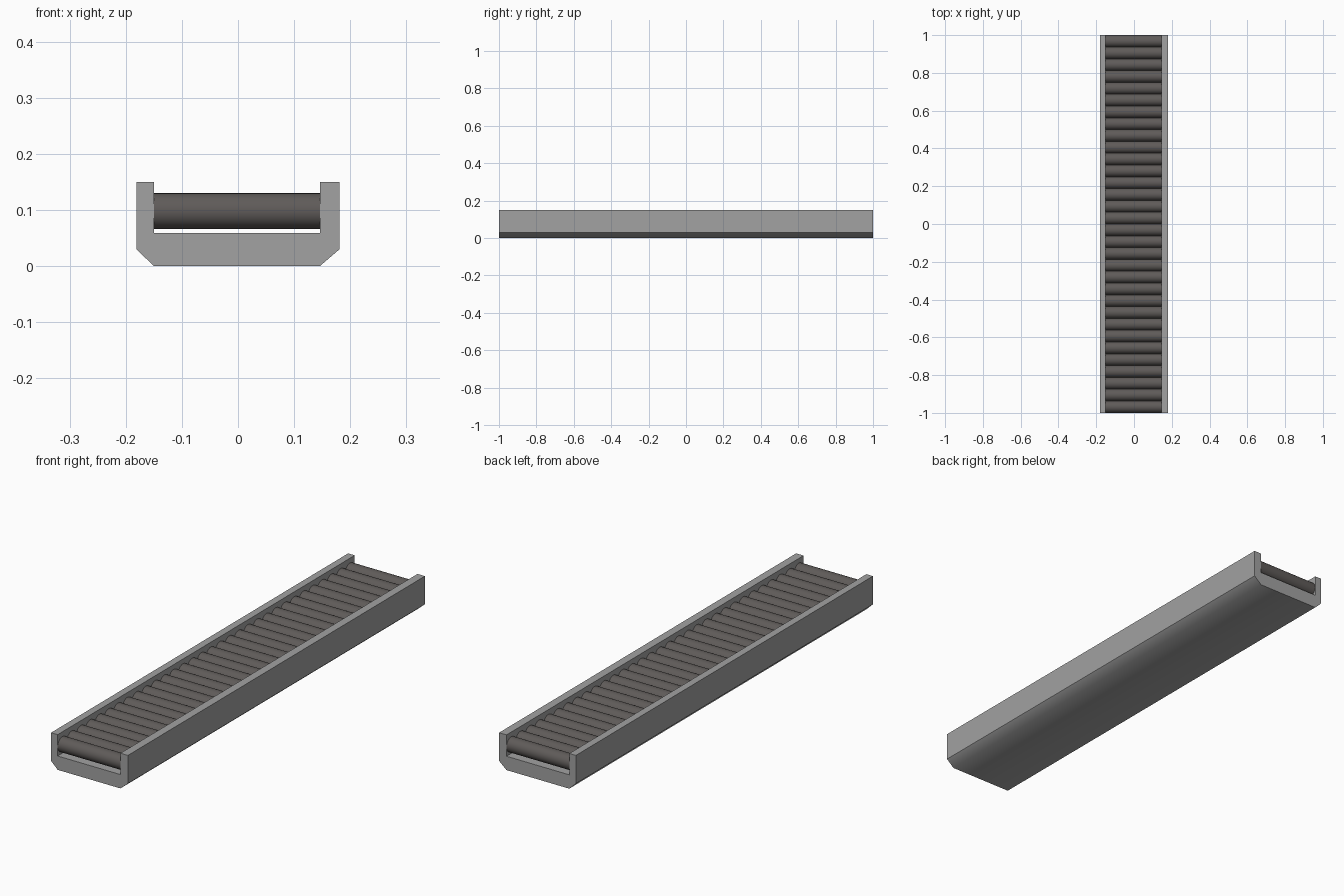
import bpy, bmesh, math
from mathutils import Matrix

if "Cube" in bpy.data.objects:
    bpy.data.objects.remove(bpy.data.objects["Cube"])


def material(name, rgb):
    m = bpy.data.materials.new(name)
    m.diffuse_color = (*rgb, 1)
    m.use_nodes = True
    m.node_tree.nodes["Principled BSDF"].inputs["Base Color"].default_value = m.diffuse_color
    return m


def add_object(name, bm, mat, angle):
    bmesh.ops.recalc_face_normals(bm, faces=bm.faces[:])
    me = bpy.data.meshes.new(name)
    bm.to_mesh(me)
    bm.free()
    me.materials.append(mat)
    ob = bpy.data.objects.new(name, me)
    bpy.context.collection.objects.link(ob)
    bpy.ops.object.select_all(action='DESELECT')
    ob.select_set(True)
    bpy.context.view_layer.objects.active = ob
    bpy.ops.object.shade_smooth_by_angle(angle=math.radians(angle))
    return ob


frame_grey = material("frame grey", (0.36, 0.36, 0.36))
roller_grey = material("roller dark grey", (0.115, 0.105, 0.10))

# Channel frame: U profile with chamfered lower corners, extruded along y
profile = [(-0.15, 0), (0.146, 0), (0.181, 0.03), (0.181, 0.15), (0.146, 0.15),
           (0.146, 0.059), (-0.15, 0.059), (-0.15, 0.15), (-0.181, 0.15), (-0.181, 0.03)]
bm = bmesh.new()
face = bm.faces.new([bm.verts.new((x, -1, z)) for x, z in profile])
ext = bmesh.ops.extrude_face_region(bm, geom=[face])
bmesh.ops.translate(bm, vec=(0, 2, 0),
                    verts=[v for v in ext["geom"] if isinstance(v, bmesh.types.BMVert)])
add_object("channel_frame", bm, frame_grey, 45)

# Row of rollers lying across the channel
COUNT, RADIUS = 32, 0.032
for i in range(COUNT):
    y = -1 + RADIUS + i * (2 - 2 * RADIUS) / (COUNT - 1)
    bm = bmesh.new()
    bmesh.ops.create_cone(bm, cap_ends=True, segments=32, radius1=RADIUS, radius2=RADIUS,
                          depth=0.296,
                          matrix=Matrix.Translation((-0.002, y, 0.098)) @ Matrix.Rotation(math.pi / 2, 4, 'Y'))
    add_object(f"roller_{i + 1}", bm, roller_grey, 40)
